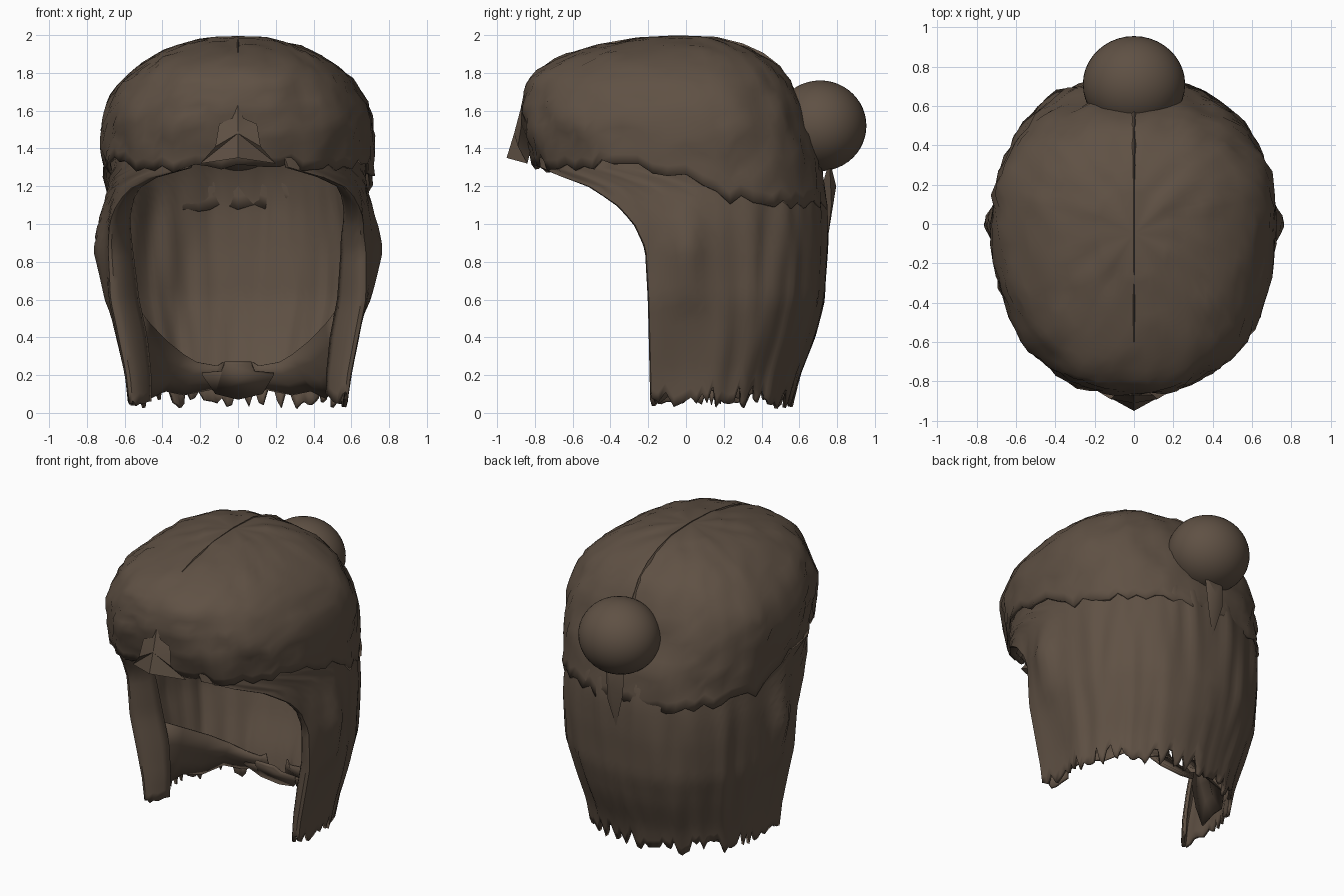
import bpy, bmesh, math, random
from mathutils import Vector, noise

random.seed(4)
if "Cube" in bpy.data.objects:
    bpy.data.objects.remove(bpy.data.objects["Cube"])

hair = bpy.data.materials.new("dark brown hair")
hair.use_nodes = True
hair.diffuse_color = (0.115, 0.082, 0.058, 1)
hair.node_tree.nodes["Principled BSDF"].inputs["Base Color"].default_value = hair.diffuse_color


def finish(bm, name, angle=40, thickness=0):
    bmesh.ops.recalc_face_normals(bm, faces=bm.faces)
    mesh = bpy.data.meshes.new(name)
    bm.to_mesh(mesh)
    bm.free()
    obj = bpy.data.objects.new(name, mesh)
    bpy.context.collection.objects.link(obj)
    mesh.materials.append(hair)
    bpy.ops.object.select_all(action="DESELECT")
    obj.select_set(True)
    bpy.context.view_layer.objects.active = obj
    bpy.ops.object.shade_smooth_by_angle(angle=math.radians(angle))
    if thickness:
        solid = obj.modifiers.new("thickness", "SOLIDIFY")
        solid.thickness = thickness
        solid.offset = -1


def sample(table, z):
    """Interpolate rows of (z, value, ...) at height z."""
    if z <= table[0][0]:
        return table[0][1:]
    for a, b in zip(table, table[1:]):
        if z <= b[0]:
            f = (z - a[0]) / (b[0] - a[0])
            return [p + (q - p) * f for p, q in zip(a[1:], b[1:])]
    return table[-1][1:]


def power(v, p):
    return math.copysign(abs(v) ** p, v)


def loft(rows, closed):
    """Skin rows of points from bottom to top."""
    bm = bmesh.new()
    grid = [[bm.verts.new(p) for p in row] for row in rows]
    n = len(grid[0])
    for low, high in zip(grid, grid[1:]):
        for i in range(n if closed else n - 1):
            j = (i + 1) % n
            bm.faces.new((low[i], low[j], high[j], high[i]))
    return bm, grid


# Cap of hair: height, half width, front y, back y
CAP = [(1.05, .695, -.79, .755), (1.3, .715, -.80, .72), (1.5, .725, -.86, .655),
       (1.6, .705, -.865, .62), (1.68, .665, -.86, .59), (1.76, .61, -.84, .55),
       (1.83, .54, -.77, .49), (1.89, .45, -.66, .41), (1.945, .33, -.47, .30),
       (1.985, .17, -.26, .16)]
COLS, ROWS = 72, 20
HEM = [(-.85, 1.29), (-.6, 1.30), (-.35, 1.34), (0, 1.25), (.25, 1.13), (.8, 1.09)]
rows = [[] for _ in range(ROWS + 1)]
for i in range(COLS):
    t = math.tau * i / COLS
    side, back = power(math.sin(t), .86), power(math.cos(t), .86)
    hem = sample(HEM, back * .8)[0] + random.uniform(-.03, .03)
    for r in range(ROWS + 1):
        z = hem + (1.985 - hem) * (1 - (1 - r / ROWS) ** 1.5)
        w, front, rear = sample(CAP, z)
        bump = 1 + .03 * noise.noise(Vector((side * 5, back * 5, z * 5)))
        bump += random.uniform(-.012, .012)
        y = back * (rear if back > 0 else -front)
        rows[r].append(Vector((-w * side * bump, y * bump,
                               z + .016 * noise.noise(Vector((side * w * 9, y * 9, 3))))))
bm, grid = loft(rows, True)
crown = bm.verts.new((0, -.05, 1.995))
for i in range(COLS):
    bm.faces.new((grid[-1][i], grid[-1][(i + 1) % COLS], crown))
finish(bm, "hair_cap", 35, .02)

# Long hair: height, half width, front edge y, back y, inward curl of the front edge
LONG = [(0, .575, -.19, .55, .11), (.2, .60, -.195, .60, .13), (.4, .645, -.20, .68, .15),
        (.6, .69, -.205, .735, .15), (.87, .70, -.22, .755, .13), (1.0, .70, -.28, .755, .11),
        (1.1, .69, -.37, .75, .08), (1.2, .68, -.52, .73, .04), (1.29, .68, -.77, .70, .02),
        (1.45, .66, -.79, .62, 0)]
COLS, LEVELS, CURL = 96, 26, .88
rows = [[] for _ in range(LEVELS + 1)]
for i in range(COLS + 1):
    s = 1 - 2 * i / COLS
    hem = .02 + .03 * math.cos(s * 40) ** 2 + random.uniform(0, 1) ** 2 * .12
    turn = max(0, abs(s) - CURL) / (1 - CURL)
    for r in range(LEVELS + 1):
        z = hem + (1.4 - hem) * r / LEVELS
        w, front, rear, curl = sample(LONG, z)
        end = math.pi - math.acos(min(1, (-front / .82) ** (1 / .87)))
        t = max(-1, min(1, s / CURL)) * end
        side, back = power(math.sin(t), .92), power(math.cos(t), .87)
        y = back * (rear if back > 0 else .82)
        k = 1 + .03 * noise.noise(Vector((math.sin(t) * 8, math.cos(t) * 8, z * 1.6)))
        # Raised lock on either side
        lock = .065 * math.exp(-(y / .09) ** 2) * max(0, 1 - abs(z - .87) / .35)
        x = side * (w * k + lock) - math.copysign(curl * turn, s)
        rows[r].append(Vector((x, (y * k if back > 0 else y) + curl * turn ** 2, z)))
bm, grid = loft(rows, False)
finish(bm, "long_hair", 40, .02)

# Inner neck hair on both sides, leaning in from the hem: top edge and hem points
TOP = [(.54, -.08, .56), (.47, .08, .47), (.38, .24, .38), (.29, .34, .31), (.22, .38, .27),
       (.11, .4, .25), (.08, .42, .27)]
LOW = [(.54, .02, .1), (.52, .14, .12), (.47, .28, .08), (.39, .4, .12), (.29, .46, .1),
       (.14, .5, .13), (.04, .5, .09)]
for side, label in ((1, "left"), (-1, "right")):
    rows = []
    for f in (0, .33, .66, 1):
        bulge = .03 * math.sin(f * math.pi)
        rows.append([Vector(((a + (b - a) * f) * side, c + (d - c) * f - bulge, e + (g - e) * f))
                     for (a, c, e), (b, d, g) in zip(LOW, TOP)])
    bm, grid = loft(rows, False)
    finish(bm, label + "_neck_hair", 40, .01)

# Tuft at the middle of the nape
bm = bmesh.new()
nape = [(-.19, .2), (-.12, .1), (0, .07), (.13, .1), (.19, .2), (.09, .21), (.07, .26), (-.07, .26), (-.09, .21)]
bm.faces.new([bm.verts.new((x, .5 - z * .85, z)) for x, z in nape])
finish(bm, "nape_tuft", 30, .02)

# Peak of hair over the forehead
bm = bmesh.new()
edge = [(-.2, -.84, 1.32), (-.12, -.89, 1.41), (-.1, -.87, 1.53), (-.03, -.87, 1.56), (0, -.87, 1.63),
        (.03, -.87, 1.56), (.1, -.87, 1.53), (.12, -.89, 1.41), (.2, -.84, 1.32), (0, -.95, 1.35)]
verts = [bm.verts.new(p) for p in edge]
ridge, core = bm.verts.new((0, -.91, 1.48)), bm.verts.new((0, -.82, 1.4))
for a, b in zip(verts, verts[1:] + verts[:1]):
    bm.faces.new((a, b, ridge))
    bm.faces.new((b, a, core))
finish(bm, "forehead_peak", 50)

# Bun
bm = bmesh.new()
bmesh.ops.create_uvsphere(bm, u_segments=40, v_segments=24, radius=1)
for v in bm.verts:
    v.co = Vector((v.co.x * .26, v.co.y * .245 + .71, v.co.z * .24 + 1.52))
finish(bm, "bun", 60)

# Tail hanging below the bun
bm = bmesh.new()
tail = [(-.07, .76, 1.34), (-.065, .77, 1.15), (0, .75, .92), (.05, .77, 1.1), (.07, .76, 1.34)]
verts = [bm.verts.new(p) for p in tail]
ridge, core = bm.verts.new((.01, .795, 1.2)), bm.verts.new((0, .72, 1.2))
for a, b in zip(verts, verts[1:] + verts[:1]):
    bm.faces.new((a, b, ridge))
    bm.faces.new((b, a, core))
finish(bm, "bun_tail", 25)

# Parting ridge along the crown
crest = [(.58, 1.7), (.5, 1.83), (.41, 1.9), (.3, 1.95), (.16, 1.985), (-.05, 1.993),
         (-.26, 1.982), (-.47, 1.945), (-.6, 1.905)]
rows = [[Vector((x, y, z + lift)) for x, lift in ((-.018, -.03), (0, .006), (.018, -.03))] for y, z in crest]
bm, grid = loft(rows, False)
finish(bm, "parting_ridge", 25)
